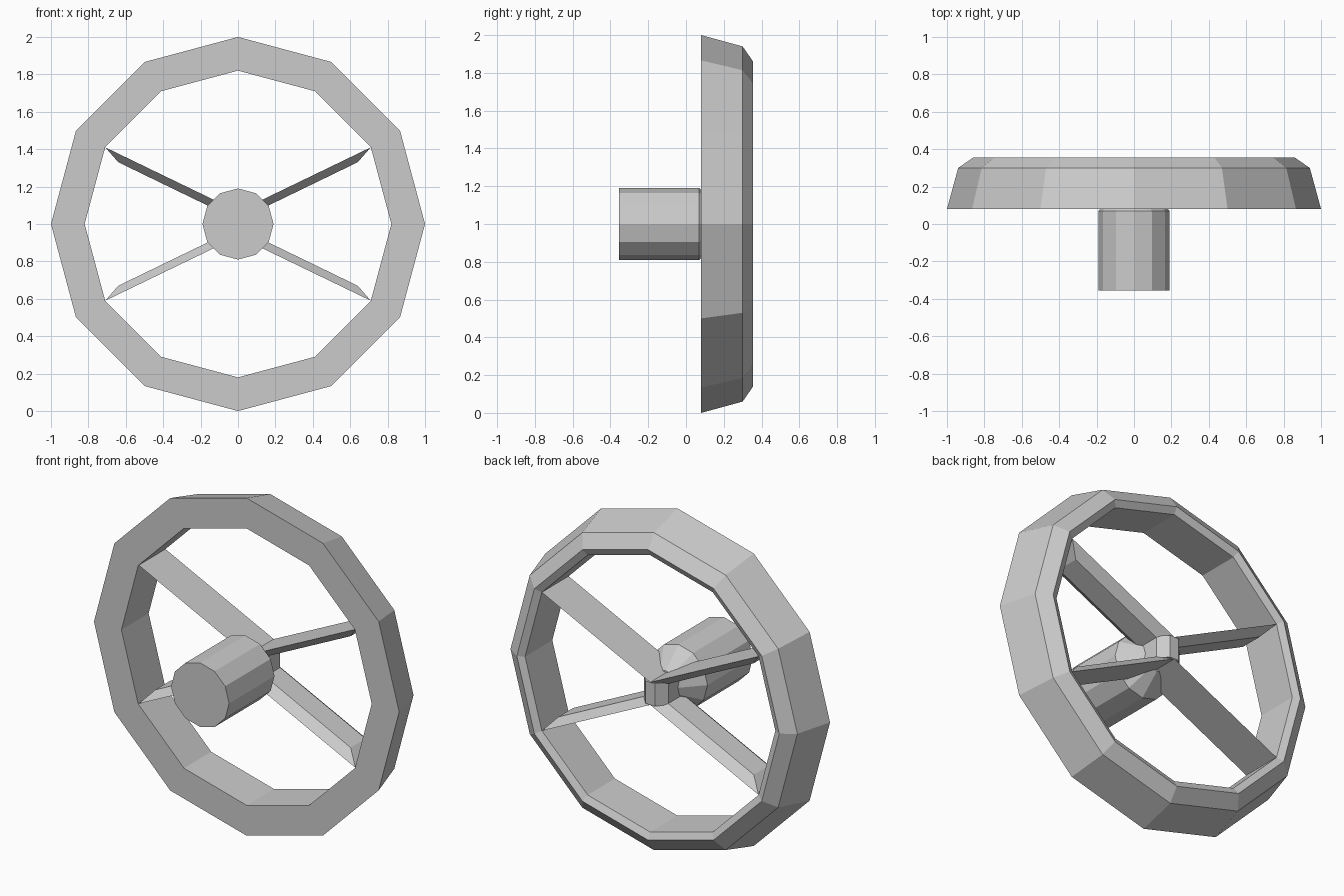
import bpy, bmesh
from math import sin, cos, pi

if "Cube" in bpy.data.objects:
    bpy.data.objects.remove(bpy.data.objects["Cube"])

CZ = 1.0     # height of the wheel axis
SIDES = 12


def finish(name, bm):
    bmesh.ops.remove_doubles(bm, verts=bm.verts, dist=1e-5)
    bmesh.ops.recalc_face_normals(bm, faces=bm.faces)
    mesh = bpy.data.meshes.new(name)
    bm.to_mesh(mesh)
    bm.free()
    ob = bpy.data.objects.new(name, mesh)
    bpy.context.collection.objects.link(ob)
    return ob


def lathe(name, profile, closed):
    """Turn (radius, y) points around the y axis; open profiles get end caps."""
    bm = bmesh.new()
    rings = [[bm.verts.new((r * cos(2 * pi * i / SIDES), y, CZ + r * sin(2 * pi * i / SIDES)))
              for i in range(SIDES)] for r, y in profile]
    pairs = list(zip(rings, rings[1:]))
    if closed:
        pairs.append((rings[-1], rings[0]))
    else:
        bm.faces.new(rings[0])
        bm.faces.new(rings[-1])
    for a, b in pairs:
        for i in range(SIDES):
            j = (i + 1) % SIDES
            bm.faces.new((a[i], a[j], b[j], b[i]))
    return finish(name, bm)


def loft(name, a, b):
    """Solid between two matching outlines."""
    bm = bmesh.new()
    va = [bm.verts.new(p) for p in a]
    vb = [bm.verts.new(p) for p in b]
    bm.faces.new(va)
    bm.faces.new(vb)
    n = len(va)
    for i in range(n):
        j = (i + 1) % n
        bm.faces.new((va[i], va[j], vb[j], vb[i]))
    return finish(name, bm)


# Rim: wide front face, tapered outside, chamfered back lip
lathe("rim", [(0.82, 0.08), (1.0, 0.08), (0.94, 0.30), (0.86, 0.355), (0.82, 0.335)], True)

# Hub barrel narrowing towards the spokes
lathe("hub", [(0.19, -0.355), (0.19, 0.07), (0.08, 0.19)], False)

# Spokes: trapezoid section, wide on the outer side, tapering into the rim corners
for sx, side in ((-1, "left"), (1, "right")):
    for sz, level in ((-1, "lower"), (1, "upper")):
        def section(xo, zo, xi, zi):
            return [(sx * xo, 0.085, CZ + sz * zo), (sx * xo, 0.335, CZ + sz * zo),
                    (sx * xi, 0.28, CZ + sz * zi), (sx * xi, 0.14, CZ + sz * zi)]
        loft(f"{level}_{side}_spoke",
             section(0, 0.067, 0, 0.02), section(0.71, 0.41, 0.64, 0.33))

# Small block joining the four spokes
outline = [(0.03, 0.085), (0.08, 0.14), (0.08, 0.28), (0.03, 0.335),
           (-0.03, 0.335), (-0.08, 0.28), (-0.08, 0.14), (-0.03, 0.085)]
loft("spoke_joint", [(x, y, CZ - 0.067) for x, y in outline],
     [(x, y, CZ + 0.067) for x, y in outline])
